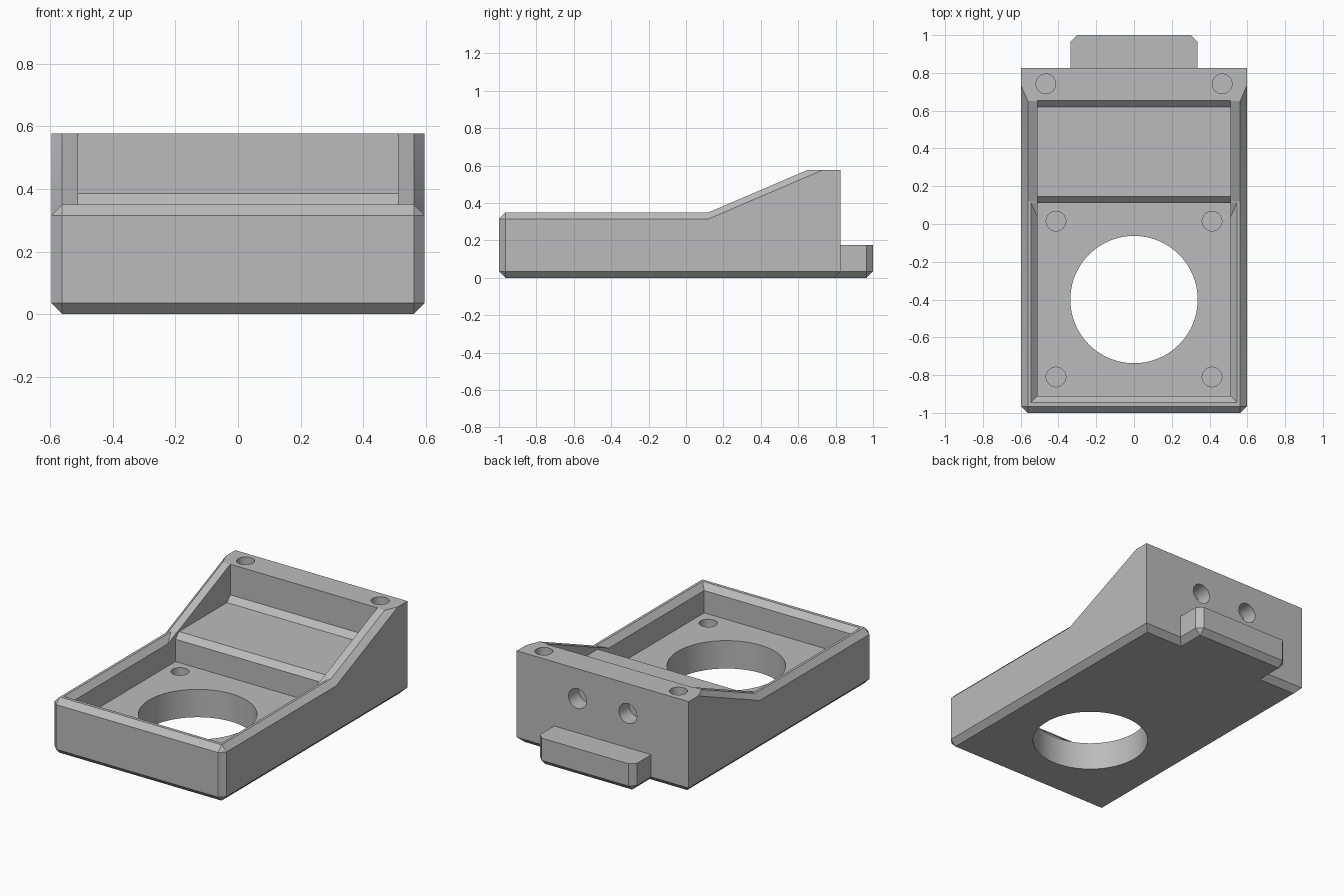
import bpy, bmesh, math
from mathutils import Matrix

if "Cube" in bpy.data.objects:
    bpy.data.objects.remove(bpy.data.objects["Cube"])

C = 0.035            # chamfer size
W, BACK = 0.597, 0.826
LOW, HIGH = 0.35, 0.577

grey = bpy.data.materials.new("plain grey")
grey.diffuse_color = (0.5, 0.5, 0.5, 1)
grey.use_nodes = True
grey.node_tree.nodes["Principled BSDF"].inputs["Base Color"].default_value = grey.diffuse_color


def make(name, bm):
    bmesh.ops.remove_doubles(bm, verts=bm.verts, dist=1e-5)
    bmesh.ops.recalc_face_normals(bm, faces=bm.faces)
    me = bpy.data.meshes.new(name)
    bm.to_mesh(me)
    bm.free()
    ob = bpy.data.objects.new(name, me)
    me.materials.append(grey)
    bpy.context.collection.objects.link(ob)
    return ob


def loft(name, rings):
    """Skin a list of equal-length rings and cap both ends."""
    bm = bmesh.new()
    rows = [[bm.verts.new(p) for p in r] for r in rings]
    n = len(rows[0])
    for a, b in zip(rows, rows[1:]):
        for i in range(n):
            j = (i + 1) % n
            bm.faces.new((a[i], a[j], b[j], b[i]))
    bm.faces.new(rows[0])
    bm.faces.new(rows[-1])
    return make(name, bm)


def cut(target, cutter):
    mod = target.modifiers.new("cut", 'BOOLEAN')
    mod.operation = 'DIFFERENCE'
    mod.solver = 'EXACT'
    mod.object = cutter
    bpy.context.view_layer.objects.active = target
    bpy.ops.object.modifier_apply(modifier=mod.name)
    bpy.data.objects.remove(cutter)


def drill(target, x, y, z, r, depth, along_y=False, sides=48):
    bm = bmesh.new()
    bmesh.ops.create_cone(bm, cap_ends=True, segments=sides, radius1=r, radius2=r, depth=2 * depth)
    m = Matrix.Translation((x, y, z))
    if along_y:
        m = m @ Matrix.Rotation(math.pi / 2, 4, 'X')
    bm.transform(m)
    cut(target, make("drill", bm))


def section(y, lo, hi):
    """Cross-section at y; lo and hi are (x, z) pairs for the right side, bottom to top."""
    half = lo + hi
    return [(x, y, z) for x, z in half] + [(-x, y, z) for x, z in reversed(half)]


# Body: wedge-backed housing with chamfered outer edges
w = W - C
bottom = [(w, 0), (W, C)]
top_low = [(W, LOW - C), (w, LOW)]
top_high = [(W, HIGH - C), (w, HIGH)]
square = [(W, HIGH)] * 2
slope_end = 0.65
run = C * (slope_end - 0.12) / (HIGH - LOW)
body = loft("housing", [
    section(-1, [(w, C)] * 2, [(w, LOW - C)] * 2),
    section(-1 + C, bottom, top_low),
    section(0.12, bottom, top_low),
    section(slope_end, bottom, top_high),
    section(slope_end + run, bottom, square),
    section(BACK - C, bottom, square),
    section(BACK, [(W, C)] * 2, square),
])

# Stepped cavity
prof = [(-0.91, 0.175), (0.11, 0.175), (0.11, LOW - C), (0.11 + C, LOW),
        (0.62, LOW), (0.655, LOW + C), (0.655, 1), (-0.91, 1)]
cut(body, loft("cavity", [[(x, y, z) for y, z in prof] for x in (-0.511, 0.511)]))


# Chamfered lip around the lower part of the cavity
def rect(x, y0, y1, z):
    return [(-x, y0, z), (x, y0, z), (x, y1, z), (-x, y1, z)]


cut(body, loft("lip", [rect(0.506, -0.905, 0.0236, 0.31), rect(0.547, -0.946, 0.1173, 0.351)]))

# Large floor opening
drill(body, 0, -0.4, 0.1, 0.337, 0.3, sides=96)

# Screw holes in floor, rear rim and back wall
for s in (-1, 1):
    drill(body, s * 0.413, 0.015, 0.175, 0.052, 0.1)
    drill(body, s * 0.413, -0.81, 0.175, 0.052, 0.1)
    drill(body, s * 0.467, 0.742, HIGH, 0.052, 0.12)
    drill(body, s * 0.175, BACK, 0.39, 0.062, 0.1, along_y=True)


# Rear tab with chamfered corners and underside
def tab_ring(x, y, c, z):
    y0 = BACK - C - 0.001
    return [(-x, y0, z), (x, y0, z), (x, y - c, z), (x - c, y, z), (c - x, y, z), (-x, y - c, z)]


tab = loft("rear_tab", [tab_ring(0.337 - C, 1 - C, 0, 0),
                        tab_ring(0.337, 1, C, C),
                        tab_ring(0.337, 1, C, 0.175)])

# Keep flat faces crisp, round the hole walls
for ob in (body, tab):
    bpy.ops.object.select_all(action='DESELECT')
    ob.select_set(True)
    bpy.context.view_layer.objects.active = ob
    bpy.ops.object.shade_smooth_by_angle(angle=math.radians(20))
